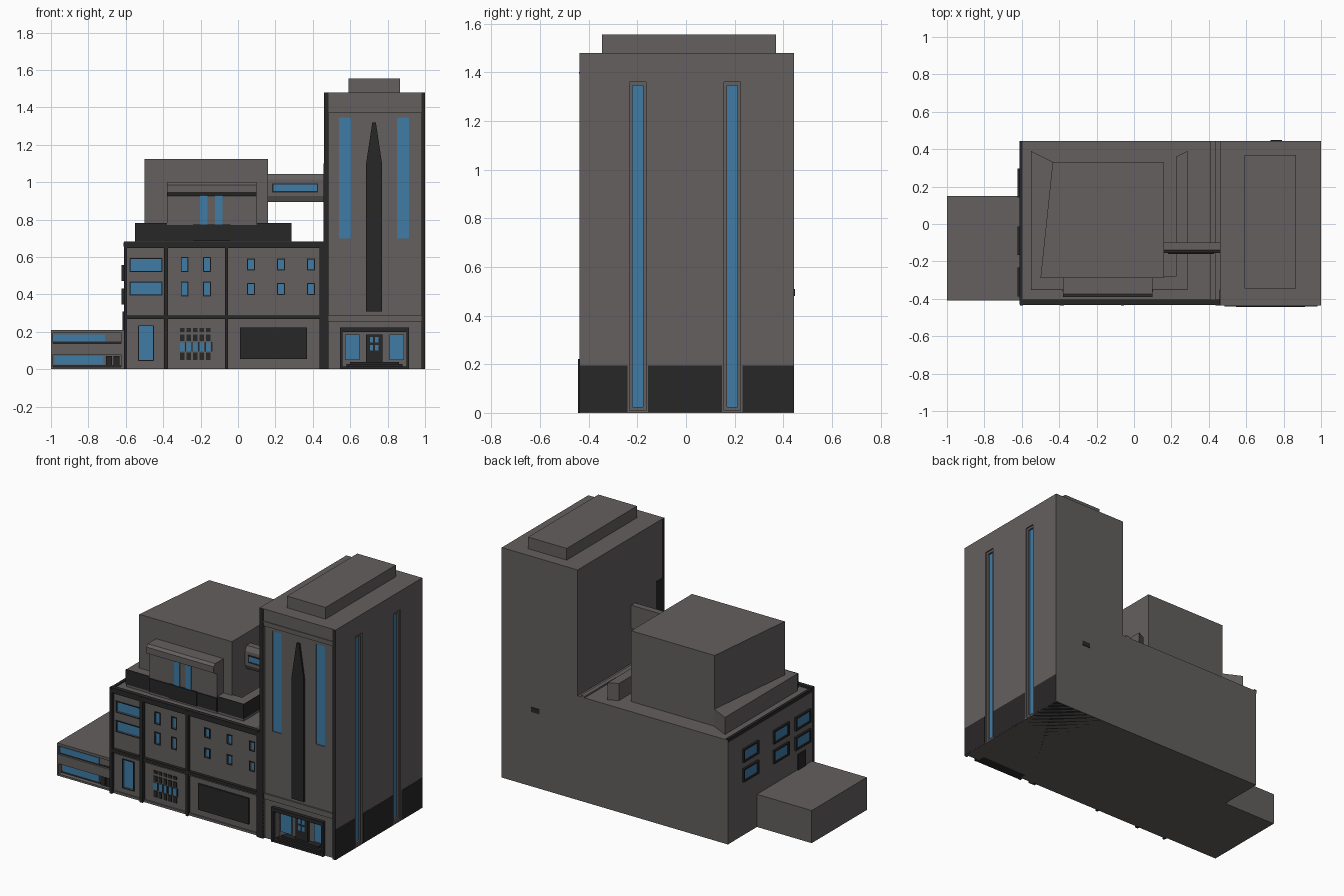
import bpy, bmesh
from mathutils import Vector


def material(name, rgb):
    m = bpy.data.materials.new(name)
    m.diffuse_color = (*rgb, 1)
    return m


WALL = material("wall_grey", (0.125, 0.115, 0.112))
DARK = material("dark_trim", (0.022, 0.02, 0.021))
GLASS = material("blue_glass", (0.05, 0.2, 0.38))


def finish(name, bm, mat):
    bmesh.ops.recalc_face_normals(bm, faces=bm.faces)
    me = bpy.data.meshes.new(name)
    bm.to_mesh(me)
    bm.free()
    me.materials.append(mat)
    ob = bpy.data.objects.new(name, me)
    bpy.context.collection.objects.link(ob)
    return ob


def boxes(name, items, mat=WALL):
    """One object from (x0, x1, y0, y1, z0, z1) boxes."""
    bm = bmesh.new()
    for x0, x1, y0, y1, z0, z1 in items:
        size = Vector((x1 - x0, y1 - y0, z1 - z0))
        mid = Vector((x0 + x1, y0 + y1, z0 + z1)) / 2
        for v in bmesh.ops.create_cube(bm, size=1)["verts"]:
            v.co = v.co * size + mid
    return finish(name, bm, mat)


def prism(name, pts, axis, a, b, mat=WALL):
    """Extrude a 2D outline along an axis from a to b."""
    def place(p, t):
        return {"x": (t, p[0], p[1]), "y": (p[0], t, p[1]), "z": (p[0], p[1], t)}[axis]
    bm = bmesh.new()
    face = bm.faces.new([bm.verts.new(place(p, a)) for p in pts])
    new = bmesh.ops.extrude_face_region(bm, geom=[face])["geom"]
    shift = Vector(place((0, 0), b - a))
    for g in new:
        if isinstance(g, bmesh.types.BMVert):
            g.co += shift
    return finish(name, bm, mat)


def carve(ob, items):
    """Cut box recesses out of an object."""
    for item in items:
        cutter = boxes("cutter", [item])
        cutter.hide_render = True
        mod = ob.modifiers.new("recess", "BOOLEAN")
        mod.operation, mod.object, mod.solver = "DIFFERENCE", cutter, "EXACT"
        deps = bpy.context.evaluated_depsgraph_get()
        me = bpy.data.meshes.new_from_object(ob.evaluated_get(deps))
        ob.modifiers.clear()
        ob.data = me
        bpy.data.objects.remove(cutter)


def front_ring(x0, x1, z0, z1, y0, y1, w):
    return [(x0 - w, x0, y0, y1, z0 - w, z1 + w), (x1, x1 + w, y0, y1, z0 - w, z1 + w),
            (x0, x1, y0, y1, z1, z1 + w), (x0, x1, y0, y1, z0 - w, z0)]


# Main block with recessed front windows
main = boxes("main_block", [(-0.61, 0.46, -0.412, 0.445, 0, 0.67)])
wins = [(-0.575, -0.41, z, z + 0.065) for z in (0.4, 0.525)] + [(-0.53, -0.455, 0.05, 0.23)]
for z in (0.43, 0.56):
    wins += [(x - 0.016, x + 0.016, z - 0.035, z + 0.035) for x in (-0.285, -0.165)]
    wins += [(x - 0.016, x + 0.016, z - 0.027, z + 0.027) for x in (0.07, 0.23, 0.39)]
carve(main, [(a, b, -0.45, -0.397, c, d) for a, b, c, d in wins])
boxes("front_glass", [(a, b, -0.402, -0.395, c, d) for a, b, c, d in wins], GLASS)
boxes("front_window_frames", [r for a, b, c, d in wins
                              for r in front_ring(a, b, c, d, -0.416, -0.41, 0.005)], DARK)

# Dark pillars and bands of the main front
boxes("front_pillars", [(a, b, -0.435, -0.41, 0, 0.675) for a, b in
      ((-0.61, -0.593), (-0.395, -0.375), (-0.07, -0.053), (0.435, 0.462))], DARK)
boxes("front_bands", [(-0.61, 0.46, -0.432, -0.41, 0.268, 0.288),
                      (-0.61, 0.46, -0.433, -0.405, 0.648, 0.682),
                      (-0.612, -0.595, -0.43, 0.445, 0.655, 0.678)], DARK)
boxes("front_sills", [(-0.593, 0.435, -0.42, -0.41, 0, 0.015),
                      (-0.593, 0.435, -0.42, -0.41, 0.255, 0.268)])
boxes("roof_curb", [(0.41, 0.437, -0.41, 0.445, 0.665, 0.68)])

# Blank sign board and ground-floor grille
boxes("sign_board", [(0.01, 0.37, -0.422, -0.41, 0.055, 0.222)], DARK)
grille, panes = [], []
for i in range(5):
    x = -0.31 + i * 0.035
    for z0, z1 in ((0.05, 0.09), (0.15, 0.185), (0.2, 0.22)):
        grille.append((x, x + 0.024, -0.417, -0.41, z0, z1))
    panes.append((x, x + 0.024, -0.416, -0.41, 0.098, 0.143))
    grille.append((x + 0.026, x + 0.033, -0.417, -0.41, 0.095, 0.145))
boxes("grille_bars", grille, DARK)
boxes("grille_panes", panes, GLASS)

# Left side windows and roof door
frames, panes = [], []
for y in (0.22, -0.09, -0.31):
    for z in (0.388, 0.515):
        a, b, c, d = y - 0.066, y + 0.066, z - 0.032, z + 0.032
        frames += [(-0.622, -0.61, p, q, r, s) for p, q, _, _, r, s in front_ring(a, b, c, d, 0, 1, 0.011)]
        panes.append((-0.615, -0.609, a, b, c, d))
boxes("left_window_frames", frames, DARK)
boxes("left_window_glass", panes, GLASS)
boxes("annex_roof_door", [(-0.617, -0.609, -0.34, -0.26, 0.21, 0.31)], DARK)

# Low annex
annex = boxes("annex", [(-1, -0.605, -0.41, 0.15, 0, 0.21)])
carve(annex, [(-0.99, -0.625, -0.45, -0.395, 0.138, 0.193), (-0.99, -0.625, -0.45, -0.38, 0.012, 0.078)])
boxes("annex_glass", [(-0.988, -0.71, -0.4, -0.393, 0.148, 0.186),
                      (-0.98, -0.72, -0.386, -0.378, 0.024, 0.07)], GLASS)
boxes("annex_trim", [(-0.99, -0.625, -0.397, -0.392, 0.138, 0.147),
                     (-0.99, -0.625, -0.382, -0.377, 0.012, 0.023)]
      + [(x, x + 0.032, -0.39, -0.378, 0.012, 0.07) for x in (-0.705, -0.665)], DARK)

# Rooftop block, tapered in plan
prism("roof_block", [(-0.435, 0.33), (-0.5, -0.29), (0.16, -0.29), (0.16, 0.33)], "z", 0.66, 1.125)
prism("roof_parapet", [(-0.55, 0.39), (-0.55, -0.35), (0.285, -0.35), (0.285, 0.39),
                       (0.225, 0.36), (0.225, -0.28), (-0.46, -0.28), (-0.43, 0.33)],
      "z", 0.665, 0.78, WALL)
boxes("parapet_front_facing", [(-0.552, 0.287, -0.353, -0.349, 0.685, 0.781),
                               (-0.24, -0.04, -0.366, -0.349, 0.685, 0.775),
                               (0.284, 0.287, -0.353, 0.3, 0.685, 0.78)], DARK)
prism("roof_porch", [(-0.28, 0.67), (-0.355, 0.67), (-0.355, 0.925), (-0.39, 0.945),
                     (-0.39, 0.985), (-0.375, 1.0), (-0.28, 1.0)], "x", -0.38, 0.1)
boxes("porch_base", [(-0.381, 0.101, -0.361, -0.33, 0.685, 0.772)], DARK)
boxes("porch_glass", [(x, x + 0.04, -0.36, -0.35, 0.775, 0.928) for x in (-0.203, -0.122)], GLASS)

# Bridge to the tower
prism("bridge", [(-0.1, 0.895), (-0.14, 0.895), (-0.155, 0.925), (-0.155, 1.015),
                 (-0.14, 1.045), (-0.1, 1.045)], "x", 0.15, 0.47)
boxes("bridge_window_frame", front_ring(0.19, 0.422, 0.952, 0.987, -0.16, -0.15, 0.007), DARK)
boxes("bridge_glass", [(0.19, 0.422, -0.157, -0.15, 0.952, 0.987)], GLASS)

# Tower: front panel, tall windows, entrance and side slots
tower = boxes("tower", [(0.46, 1, -0.435, 0.445, 0, 1.48)])
tall = ((0.54, 0.605), (0.85, 0.915))
slots = (-0.198, 0.19)
cuts = [(0.485, 0.98, -0.5, -0.42, -0.1, 1.37)]
cuts += [(a, b, -0.5, -0.408, 0.7, 1.345) for a, b in tall]
cuts += [(0.56, 0.9, -0.5, -0.375, -0.1, 0.205)]
for y in slots:
    cuts += [(0.992, 1.1, y - 0.034, y + 0.034, 0.01, 1.36),
             (0.975, 1.1, y - 0.022, y + 0.022, 0.025, 1.345)]
carve(tower, cuts)
boxes("tower_cap", [(0.59, 0.865, -0.345, 0.37, 1.475, 1.555)])
boxes("tower_front_glass", [(a, b, -0.414, -0.406, 0.7, 1.345) for a, b in tall], GLASS)
boxes("tower_corner_strips", [(0.459, 0.485, -0.437, -0.42, 0, 1.479),
                              (0.98, 0.999, -0.437, -0.434, 0, 1.479)], DARK)
boxes("tower_front_bands", [(0.485, 0.98, -0.429, -0.415, 0.255, 0.29),
                            (0.485, 0.98, -0.44, -0.43, 1.395, 1.402)])
prism("tower_spire_panel", [(0.685, 0.31), (0.77, 0.31), (0.77, 1.1), (0.737, 1.32),
                            (0.718, 1.32), (0.685, 1.1)], "y", -0.432, -0.415, DARK)
boxes("tower_side_glass", [(0.974, 0.98, y - 0.022, y + 0.022, 0.025, 1.345) for y in slots], GLASS)
boxes("tower_side_plinth", [(0.998, 1.001, a, b, 0.003, 0.195) for a, b in
                            ((-0.436, -0.24), (-0.156, 0.147), (0.232, 0.445))], DARK)
boxes("tower_left_panel", [(0.457, 0.461, -0.436, -0.35, 0.68, 1.1)], DARK)
boxes("rear_vent", [(0.73, 0.79, 0.444, 0.449, 0.48, 0.51)], DARK)

# Entrance frame, windows, door and steps
boxes("entrance_frame", [(0.545, 0.56, -0.443, -0.375, 0, 0.22), (0.9, 0.915, -0.443, -0.375, 0, 0.22),
                         (0.545, 0.915, -0.443, -0.375, 0.198, 0.222)], DARK)
boxes("entrance_glass", [(a, a + 0.077, -0.385, -0.373, 0.05, 0.187) for a in (0.573, 0.81)]
      + [(x, x + 0.018, -0.397, -0.385, z, z + 0.03) for x in (0.705, 0.733) for z in (0.1, 0.143)], GLASS)
boxes("entrance_door", [(0.685, 0.772, -0.395, -0.373, 0.03, 0.185)], DARK)
boxes("entrance_steps", [(0.56, 0.9, -0.44, -0.37, 0, 0.015), (0.58, 0.88, -0.425, -0.37, 0.015, 0.028),
                         (0.6, 0.86, -0.41, -0.37, 0.028, 0.04)], DARK)

# Dark underside
boxes("underside", [(-0.608, 0.998, -0.375, 0.443, 0, 0.002)], DARK)
